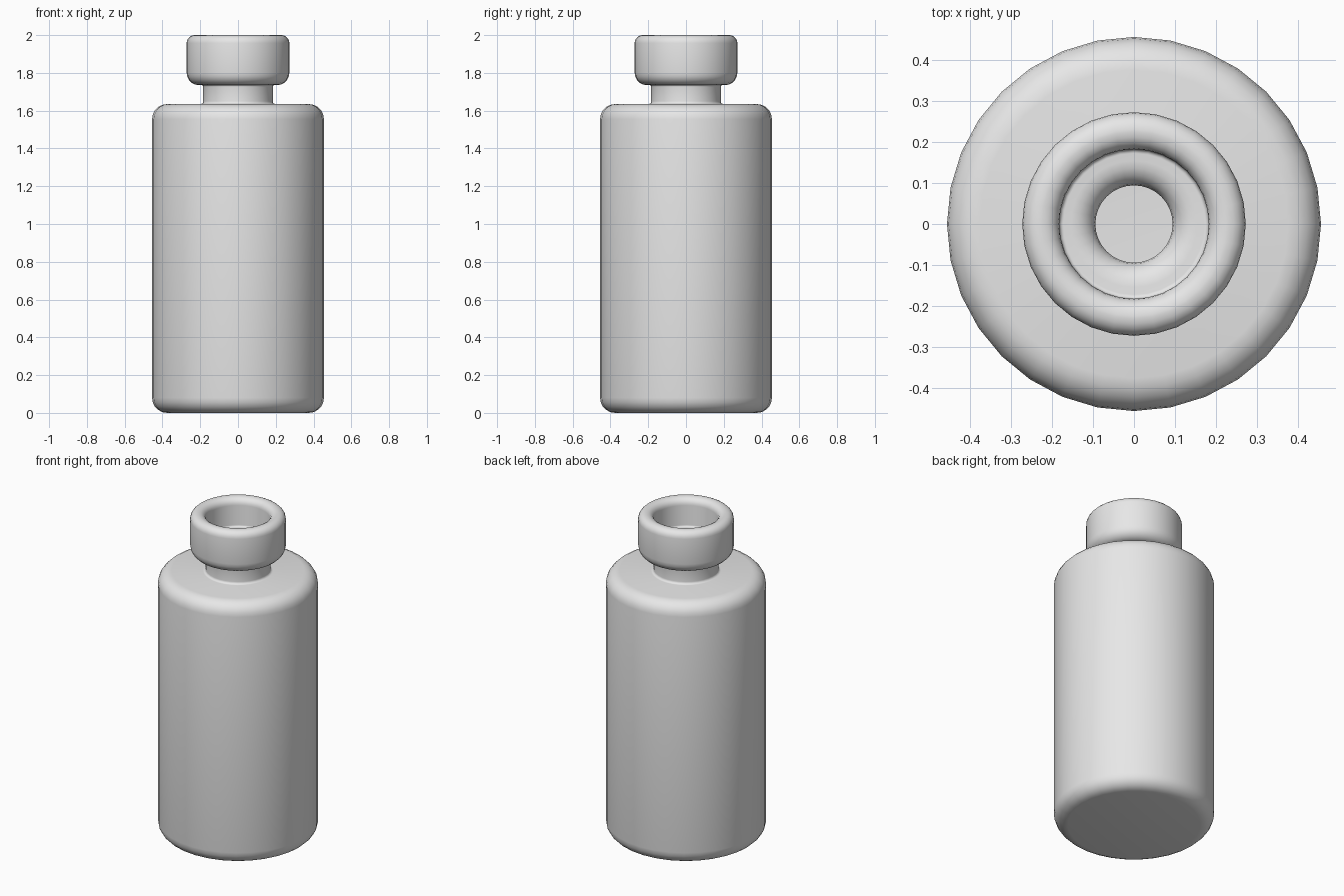
import bpy
import bmesh
import math
from mathutils import Vector

cube = bpy.data.objects.get("Cube")
if cube:
    bpy.data.objects.remove(cube, do_unlink=True)

SIDES = 32
WALL = 0.09
BODY, NECK, CAP = 0.455, 0.184, 0.272       # outer radii
SHOULDER, COLLAR, TOP = 1.635, 1.735, 2.0   # heights

# Half section as (radius, height, corner rounding): outside up, inside down
SECTION = [
    (0, 0, 0),
    (BODY, 0, 0.08),
    (BODY, SHOULDER, 0.08),
    (NECK, SHOULDER, 0.015),
    (NECK, COLLAR, 0.008),
    (CAP, COLLAR, 0.065),
    (CAP, TOP, 0.042),
    (CAP - WALL, TOP, 0.042),
    (CAP - WALL, COLLAR + WALL, 0.01),
    (NECK - WALL, COLLAR + WALL, 0.06),
    (NECK - WALL, SHOULDER - WALL, 0.02),
    (BODY - WALL, SHOULDER - WALL, 0.04),
    (BODY - WALL, WALL, 0.04),
    (0, WALL, 0),
]


def rounded(section, steps=5):
    """Replace each corner of the section by an arc."""
    pts = []
    for i, (r, z, fillet) in enumerate(section):
        corner = Vector((r, 0, z))
        if not fillet:
            pts.append(corner)
            continue
        before, after = section[i - 1], section[i + 1]
        a = (Vector((before[0], 0, before[1])) - corner).normalized()
        b = (Vector((after[0], 0, after[1])) - corner).normalized()
        centre = corner + (a + b) * fillet
        for k in range(steps + 1):
            t = k / steps * math.pi / 2
            pts.append(centre - (b * math.cos(t) + a * math.sin(t)) * fillet)
    return pts


# Hollow bottle turned around the vertical axis
bm = bmesh.new()
verts = [bm.verts.new(p) for p in rounded(SECTION)]
edges = [bm.edges.new(pair) for pair in zip(verts, verts[1:])]
bmesh.ops.spin(bm, geom=verts + edges, cent=(0, 0, 0), axis=(0, 0, 1),
               angle=math.tau, steps=SIDES, use_merge=False)
bmesh.ops.remove_doubles(bm, verts=bm.verts, dist=0.0005)
bmesh.ops.recalc_face_normals(bm, faces=bm.faces)
for face in bm.faces:
    face.smooth = True
mesh = bpy.data.meshes.new("bottle")
bm.to_mesh(mesh)
bm.free()
bottle = bpy.data.objects.new("bottle", mesh)
bpy.context.collection.objects.link(bottle)

# Plain grey material
grey = bpy.data.materials.new("light grey")
grey.use_nodes = True
colour = (0.8, 0.8, 0.8, 1)
grey.diffuse_color = colour
grey.node_tree.nodes["Principled BSDF"].inputs["Base Color"].default_value = colour
mesh.materials.append(grey)
